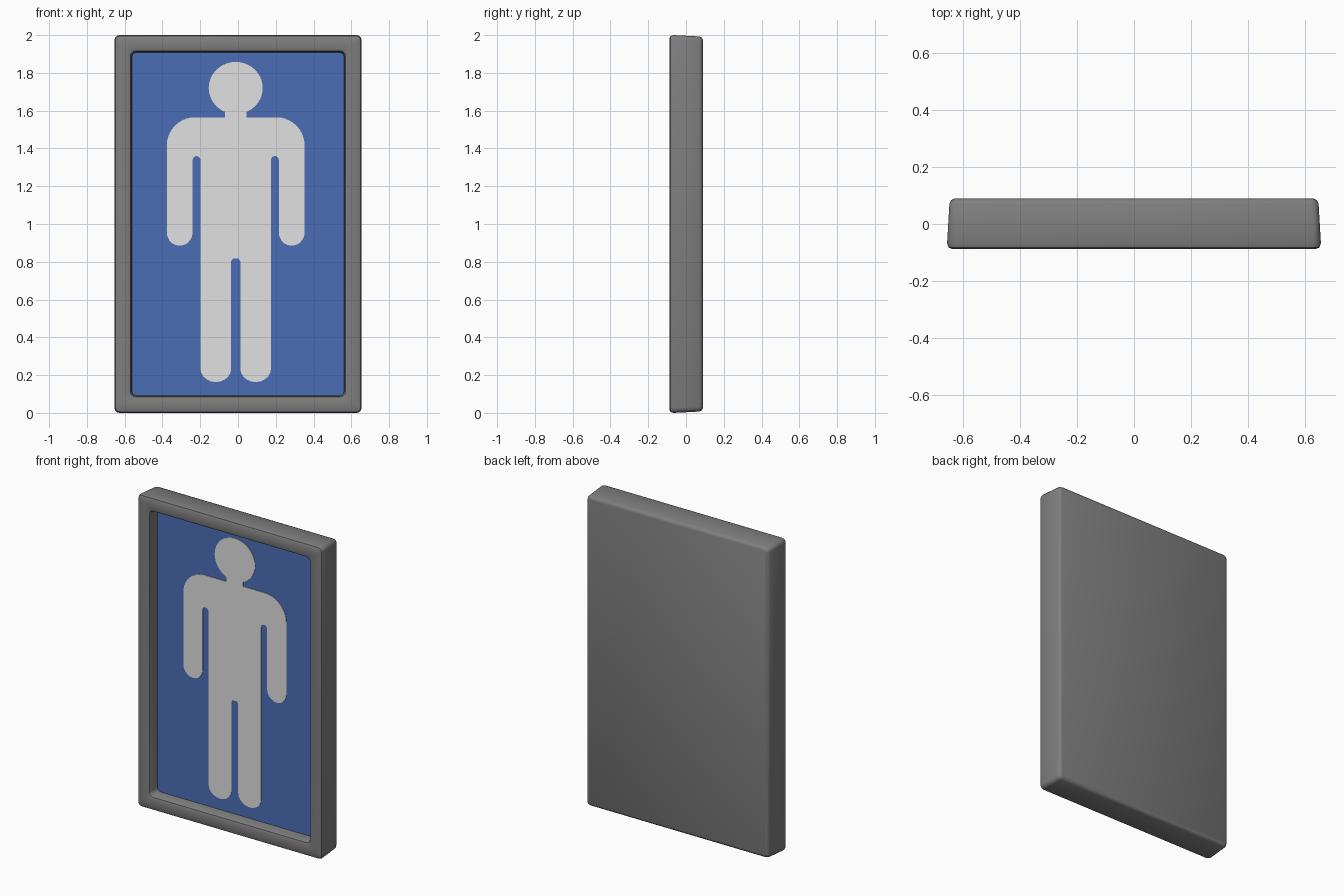
import bpy, bmesh, math

if "Cube" in bpy.data.objects:
    bpy.data.objects.remove(bpy.data.objects["Cube"])


def material(name, rgb):
    m = bpy.data.materials.new(name)
    m.diffuse_color = (*rgb, 1.0)
    m.use_nodes = True
    m.node_tree.nodes["Principled BSDF"].inputs["Base Color"].default_value = m.diffuse_color
    return m


GREY = material("frame grey", (0.21, 0.21, 0.21))
BLUE = material("panel blue", (0.07, 0.155, 0.47))
WHITE = material("figure white", (0.75, 0.75, 0.75))
PANEL_Y = -0.012


def finish(bm, name, mats):
    bmesh.ops.recalc_face_normals(bm, faces=bm.faces)
    me = bpy.data.meshes.new(name)
    bm.to_mesh(me)
    bm.free()
    ob = bpy.data.objects.new(name, me)
    bpy.context.collection.objects.link(ob)
    for m in mats:
        me.materials.append(m)
    return ob


def arc(cx, cz, rx, rz, a0, a1, n=10):
    return [(cx + rx * math.cos(math.radians(a0 + (a1 - a0) * i / n)),
             cz + rz * math.sin(math.radians(a0 + (a1 - a0) * i / n)))
            for i in range(n + 1)]


def rounded_rect(hw, hh, r):
    pts = []
    for sx, sz, a in ((1, 1, 0), (-1, 1, 90), (-1, -1, 180), (1, -1, 270)):
        pts += arc(sx * (hw - r), 1 + sz * (hh - r), r, r, a, a + 90, 3)
    return pts


# Frame: rounded rectangles lofted from the back, round the rim, into the recess
sections = [  # half width, half height, corner radius, y
    (0.628, 0.975, 0.015, 0.089), (0.640, 0.987, 0.022, 0.083),
    (0.646, 0.993, 0.025, 0.070), (0.654, 1.000, 0.027, -0.066),
    (0.649, 0.995, 0.025, -0.082), (0.636, 0.982, 0.022, -0.088),
    (0.582, 0.928, 0.030, -0.088), (0.570, 0.916, 0.028, -0.083),
    (0.565, 0.911, 0.026, -0.072), (0.562, 0.908, 0.026, PANEL_Y)]
bm = bmesh.new()
rings = [[bm.verts.new((x, y, z)) for x, z in rounded_rect(w, h, r)]
         for w, h, r, y in sections]
for a, b in zip(rings, rings[1:]):
    for i in range(len(a)):
        j = (i + 1) % len(a)
        bm.faces.new((a[i], a[j], b[j], b[i]))
bm.faces.new(rings[0])
# Blue panel is the floor of the recess
bm.faces.new(rings[-1]).material_index = 1
frame = finish(bm, "sign_frame_and_panel", [GREY, BLUE])
bpy.context.view_layer.objects.active = frame
frame.select_set(True)
bpy.ops.object.shade_smooth_by_angle(angle=math.radians(40))


# Painted figure as thin plates on the panel
def plate(name, outline, thick=0.003):
    bm = bmesh.new()
    face = bm.faces.new([bm.verts.new((x - 0.012, PANEL_Y, z)) for x, z in outline])
    ext = bmesh.ops.extrude_face_region(bm, geom=[face])
    verts = [g for g in ext["geom"] if isinstance(g, bmesh.types.BMVert)]
    bmesh.ops.translate(bm, verts=verts, vec=(0, -thick, 0))
    bmesh.ops.recalc_face_normals(bm, faces=bm.faces)
    bmesh.ops.triangulate(bm, faces=[f for f in bm.faces if len(f.verts) > 4])
    return finish(bm, name, [WHITE])


plate("figure_head", arc(0, 1.72, 0.143, 0.138, 0, 360, 40)[:-1])

# Half outline of the body: neck, shoulder, hand, armpit, foot, crotch
half = [(0.058, 1.60), (0.058, 1.565)]
half += arc(0.215, 1.415, 0.15, 0.15, 90, 0)
half += arc(0.2965, 0.955, 0.0685, 0.07, 0, -180)
half += arc(0.2075, 1.34, 0.0205, 0.02, 0, 180, 6)
half += arc(0.1055, 0.235, 0.0815, 0.072, 0, -180)
half += [(0.024, 0.805), (0.012, 0.818)]
plate("figure_body", half + [(-x, z) for x, z in reversed(half)])
